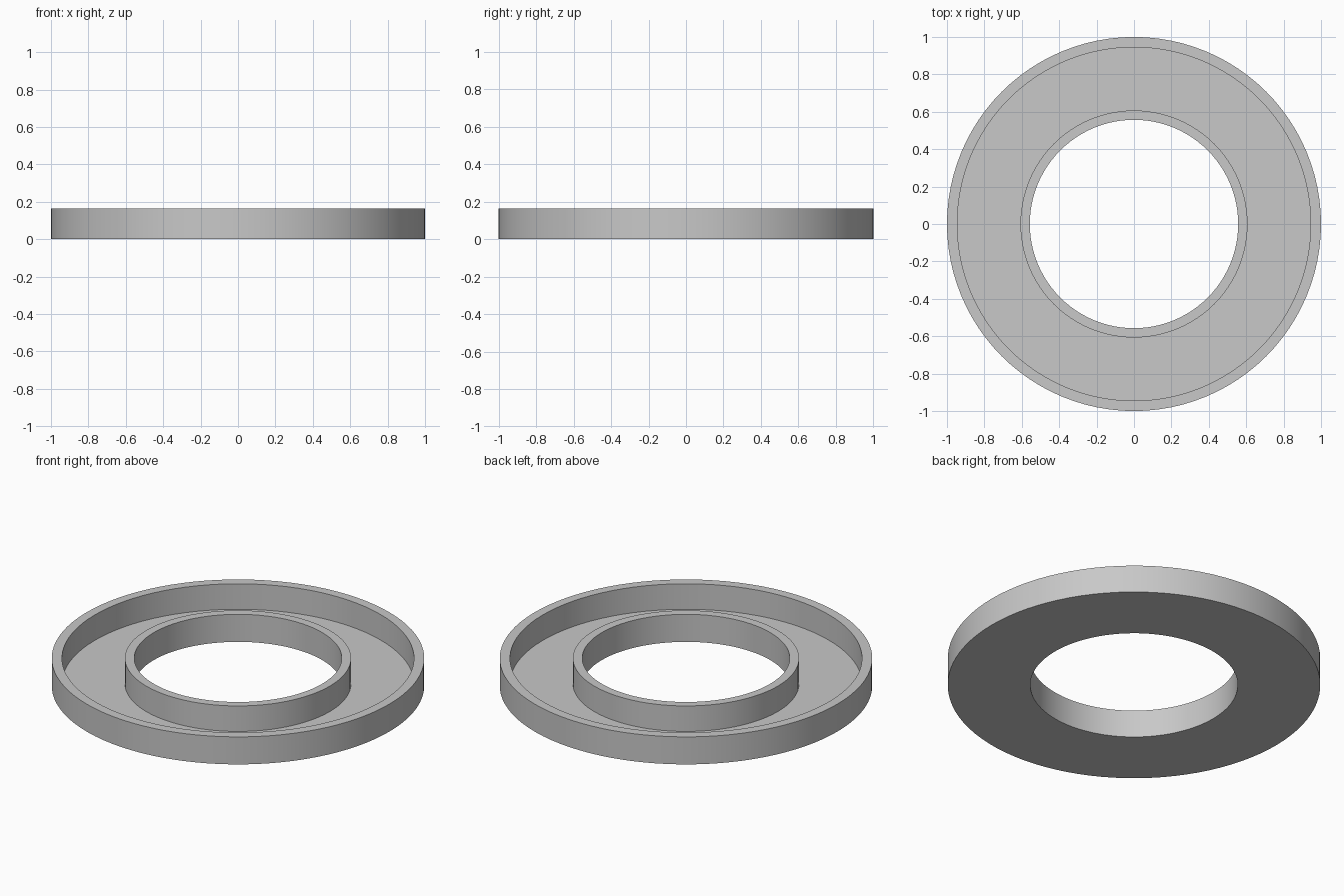
import bpy, bmesh, math
from mathutils import Matrix, Vector

cube = bpy.data.objects.get("Cube")
if cube:
    bpy.data.objects.remove(cube, do_unlink=True)

SEGMENTS = 96
HEIGHT, FLOOR = 0.163, 0.012
OUTER, OUTER_WALL = 1.0, 0.945
INNER_WALL, INNER = 0.607, 0.557

# Single plain grey finish
grey = bpy.data.materials.new("plain grey")
grey.use_nodes = True
color = (0.58, 0.58, 0.58, 1)
grey.diffuse_color = color
grey.node_tree.nodes["Principled BSDF"].inputs["Base Color"].default_value = color

# Closed channel section: flat base with a rim at each edge
profile = [(INNER, 0), (OUTER, 0), (OUTER, HEIGHT), (OUTER_WALL, HEIGHT),
           (OUTER_WALL, FLOOR), (INNER_WALL, FLOOR), (INNER_WALL, HEIGHT),
           (INNER, HEIGHT)]

# Revolve the section about the vertical axis
bm = bmesh.new()
rings = []
for i in range(SEGMENTS):
    turn = Matrix.Rotation(math.tau * i / SEGMENTS, 3, 'Z')
    rings.append([bm.verts.new(turn @ Vector((r, 0, z))) for r, z in profile])
for i, ring in enumerate(rings):
    after = rings[(i + 1) % SEGMENTS]
    for j in range(len(profile)):
        k = (j + 1) % len(profile)
        bm.faces.new((ring[j], after[j], after[k], ring[k]))
bmesh.ops.recalc_face_normals(bm, faces=bm.faces)

mesh = bpy.data.meshes.new("ring_tray")
bm.to_mesh(mesh)
bm.free()
mesh.materials.append(grey)
tray = bpy.data.objects.new("ring_tray", mesh)
bpy.context.collection.objects.link(tray)

# Smooth round walls with crisp rims
bpy.ops.object.select_all(action='DESELECT')
tray.select_set(True)
bpy.context.view_layer.objects.active = tray
bpy.ops.object.shade_smooth_by_angle(angle=math.radians(30))
